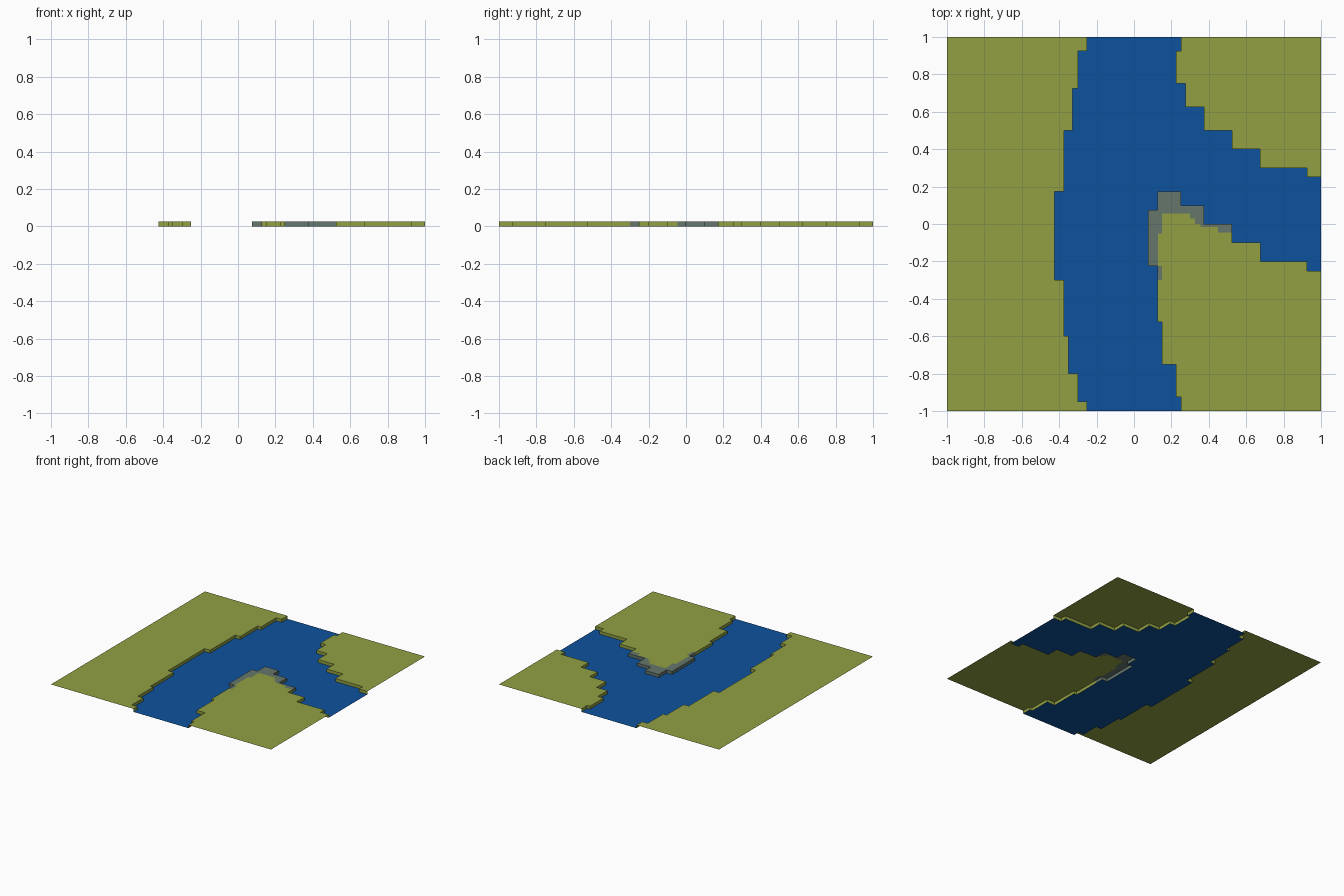
import bpy

if "Cube" in bpy.data.objects:
    bpy.data.objects.remove(bpy.data.objects["Cube"])

TOP = 0.025   # height of the land above the water


def material(name, rgb):
    m = bpy.data.materials.new(name)
    m.diffuse_color = (*rgb, 1)
    m.use_nodes = True
    m.node_tree.nodes["Principled BSDF"].inputs["Base Color"].default_value = m.diffuse_color
    return m


GRASS = material("grass_green", (0.287, 0.352, 0.055))
WATER = material("river_blue", (0.004, 0.084, 0.342))
STONE = material("stone_grey", (0.13, 0.18, 0.15))


def stairs(start, axis, *values):
    """Stepped path: each value replaces y or x in turn."""
    p = list(start)
    path = [tuple(p)]
    for v in values:
        p[axis] = v
        path.append(tuple(p))
        axis = 1 - axis
    return path


def build(name, mat, verts, faces):
    me = bpy.data.meshes.new(name)
    me.from_pydata(verts, [], faces)
    me.materials.append(mat)
    ob = bpy.data.objects.new(name, me)
    bpy.context.collection.objects.link(ob)


def sheet(name, mat, outline, z):
    build(name, mat, [(x, y, z) for x, y in outline], [range(len(outline))])


def wall(name, mat, path):
    """Vertical bank with the river on the left of the path."""
    n = len(path)
    verts = [(x, y, z) for z in (0, TOP) for x, y in path]
    build(name, mat, verts, [(i + 1, i, n + i, n + i + 1) for i in range(n - 1)])


# Bank lines
west = stairs((-.25, 1), 1, .925, -.30, .725, -.33, .5, -.375, .175, -.425,
              -.3, -.375, -.6, -.35, -.8, -.30, -.95, -.25, -1)
north_east = stairs((1, .25), 0, .925, .3, .675, .4, .525, .5, .375, .625,
                    .275, .75, .225, .925, .25, 1)
south = stairs((.25, -1), 1, -.925, .225, -.75, .15, -.525, .125, -.3)
point = stairs((.125, -.3), 1, -.225, .075, .075, .125, .175, .25, .10,
               .375, 0, .525, -.045)
east = stairs((.525, -.045), 1, -.1, .675, -.2, .925, -.25, 1)
# Line between grass and stone on the river point
inner = stairs((.125, -.3), 0, .15, -.225, .127, -.05, .15, .055, .30, .03,
               .325, 0, .355, -.015, .45, -.045, .525)

# Water
sheet("river", WATER, west + south + point[1:] + east[1:] + north_east, 0)

# Land tops
sheet("west_land", GRASS, west[::-1] + [(-1, 1), (-1, -1)], TOP)
sheet("north_east_land", GRASS, north_east[::-1] + [(1, 1)], TOP)
sheet("south_east_land", GRASS,
      (south + inner[1:] + east[1:])[::-1] + [(1, -1)], TOP)
sheet("stone_shore", STONE, point[::-1] + inner[1:-1], TOP)

# Bank walls
wall("west_bank", GRASS, west)
wall("north_east_bank", GRASS, north_east)
wall("south_bank", GRASS, south)
wall("east_bank", GRASS, east)
wall("stone_bank", STONE, point)
